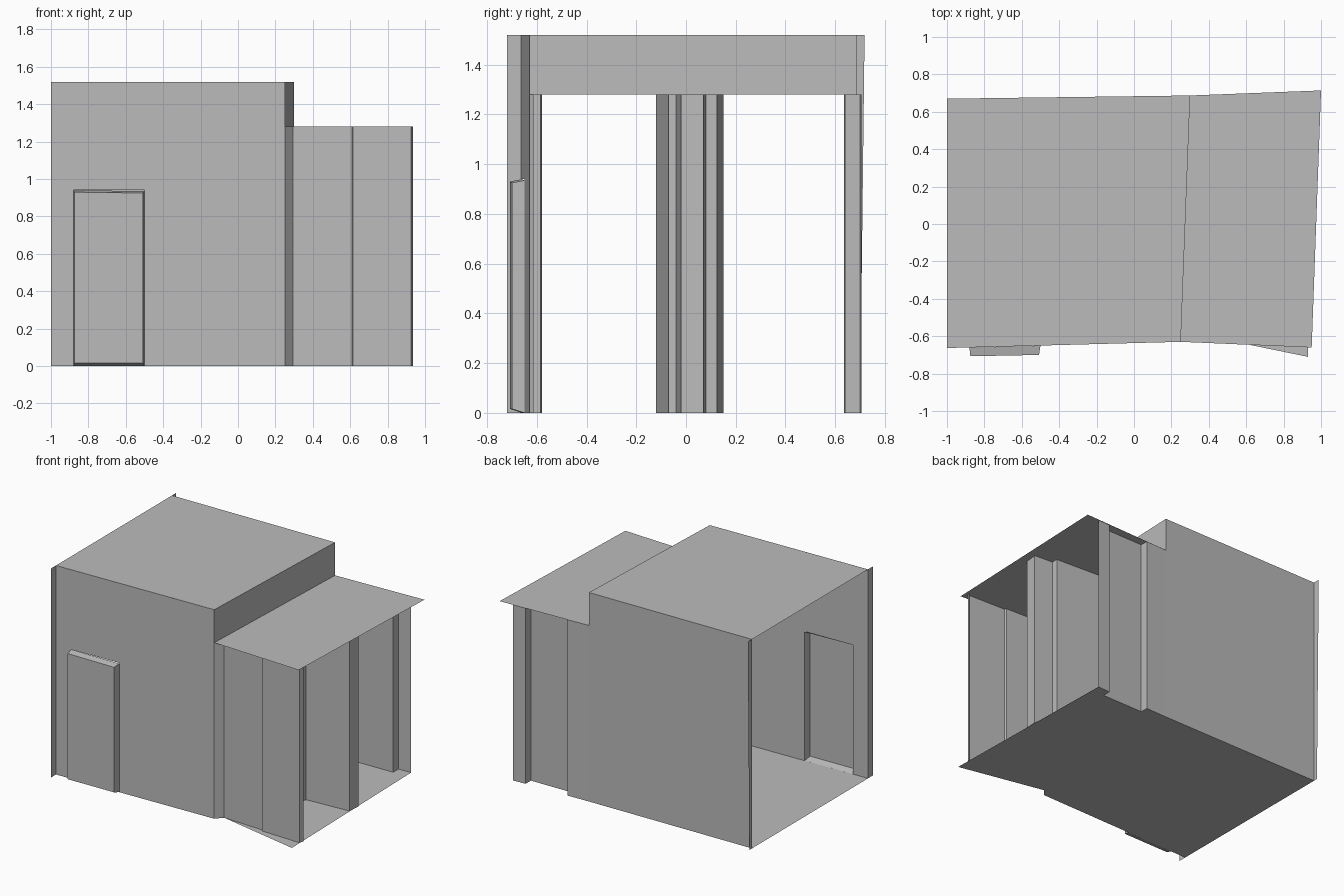
import bpy

if "Cube" in bpy.data.objects:
    bpy.data.objects.remove(bpy.data.objects["Cube"], do_unlink=True)

# Single plain grey finish
grey = bpy.data.materials.new("plain_grey")
grey.use_nodes = True
colour = (0.5, 0.5, 0.5, 1)
grey.diffuse_color = colour
grey.node_tree.nodes["Principled BSDF"].inputs["Base Color"].default_value = colour

HIGH, LOW, DOOR = 1.52, 1.28, 0.94


def shell(name, verts, faces):
    mesh = bpy.data.meshes.new(name)
    mesh.from_pydata(verts, [], faces)
    mesh.materials.append(grey)
    obj = bpy.data.objects.new(name, mesh)
    bpy.context.collection.objects.link(obj)
    return obj


def wall(name, path, bottom, top, closed=False):
    """Thin upright wall along a plan path, facing right of its travel."""
    n = len(path)
    verts = [(x, y, z) for z in (bottom, top) for x, y in path]
    faces = [(i, (i + 1) % n, n + (i + 1) % n, n + i)
             for i in range(n if closed else n - 1)]
    return shell(name, verts, faces)


def plate(name, outline, z, up=True):
    """Thin flat sheet; the outline runs anticlockwise from above."""
    pts = outline if up else outline[::-1]
    return shell(name, [(x, y, z) for x, y in pts], [tuple(range(len(pts)))])


# Shared plan corners
front_left, front_step = (-1, -0.663), (0.25, -0.63)
back_left, back_step = (-1, 0.67), (0.30, 0.687)
jamb_a, jamb_b = (-0.88, -0.66), (-0.5, -0.65)

# Plan of the low bay walls
bay_front = [front_step, (0.295, -0.58), (0.61, -0.592), (0.615, -0.605),
             (0.925, -0.615), (0.935, -0.585)]
bay_back = [(0.90, 0.705), (0.80, 0.70), (0.80, 0.64), (0.47, 0.635),
            (0.47, 0.692), back_step]

# Floor and the two roof levels
plate("floor", [front_left, front_step, (0.295, -0.58), (0.93, -0.71)]
      + bay_back + [back_left], 0, up=False)
plate("high_roof", [front_left, front_step, back_step, back_left], HIGH)
plate("low_roof", [front_step, (0.95, -0.66), (1, 0.714), back_step], LOW)
wall("roof_step", [front_step, back_step], LOW, HIGH)

# Main room walls, with a door opening in the front
wall("front_wall_left", [front_left, jamb_a], 0, HIGH)
wall("front_wall_right", [jamb_b, front_step], 0, HIGH)
wall("front_wall_lintel", [jamb_a, jamb_b], DOOR, HIGH)
wall("back_wall", [back_step, back_left], 0, HIGH)

# Narrow returns at the open end
wall("front_return", [(-1, -0.72), front_left], 0, HIGH)
shell("back_return",
      [(-1, 0.67, 0), (-1, 0.70, 0), (-1, 0.718, HIGH), (-1, 0.67, HIGH)],
      [(3, 2, 1, 0)])

# Door recess: a tapered tray open towards the room
rim = [(*jamb_a, 0), (*jamb_b, 0), (*jamb_b, DOOR - 0.005), (*jamb_a, DOOR)]
panel = [(-0.875, -0.707, 0.016), (-0.508, -0.70, 0.016),
         (-0.508, -0.70, 0.925), (-0.875, -0.707, 0.93)]
shell("door_recess", rim + panel,
      [(4, 5, 6, 7)] + [(i, (i + 1) % 4, 4 + (i + 1) % 4, 4 + i) for i in range(4)])

# Low bay walls and the stepped partition in the middle
wall("bay_front_wall", bay_front, 0, LOW)
wall("bay_back_wall", bay_back, 0, LOW)
wall("bay_partition",
     [(0.30, -0.12), (0.57, -0.07), (0.575, -0.04), (0.91, -0.02),
      (0.92, 0.07), (0.775, 0.08), (0.775, 0.125), (0.30, 0.15)],
     0, LOW, closed=True)
